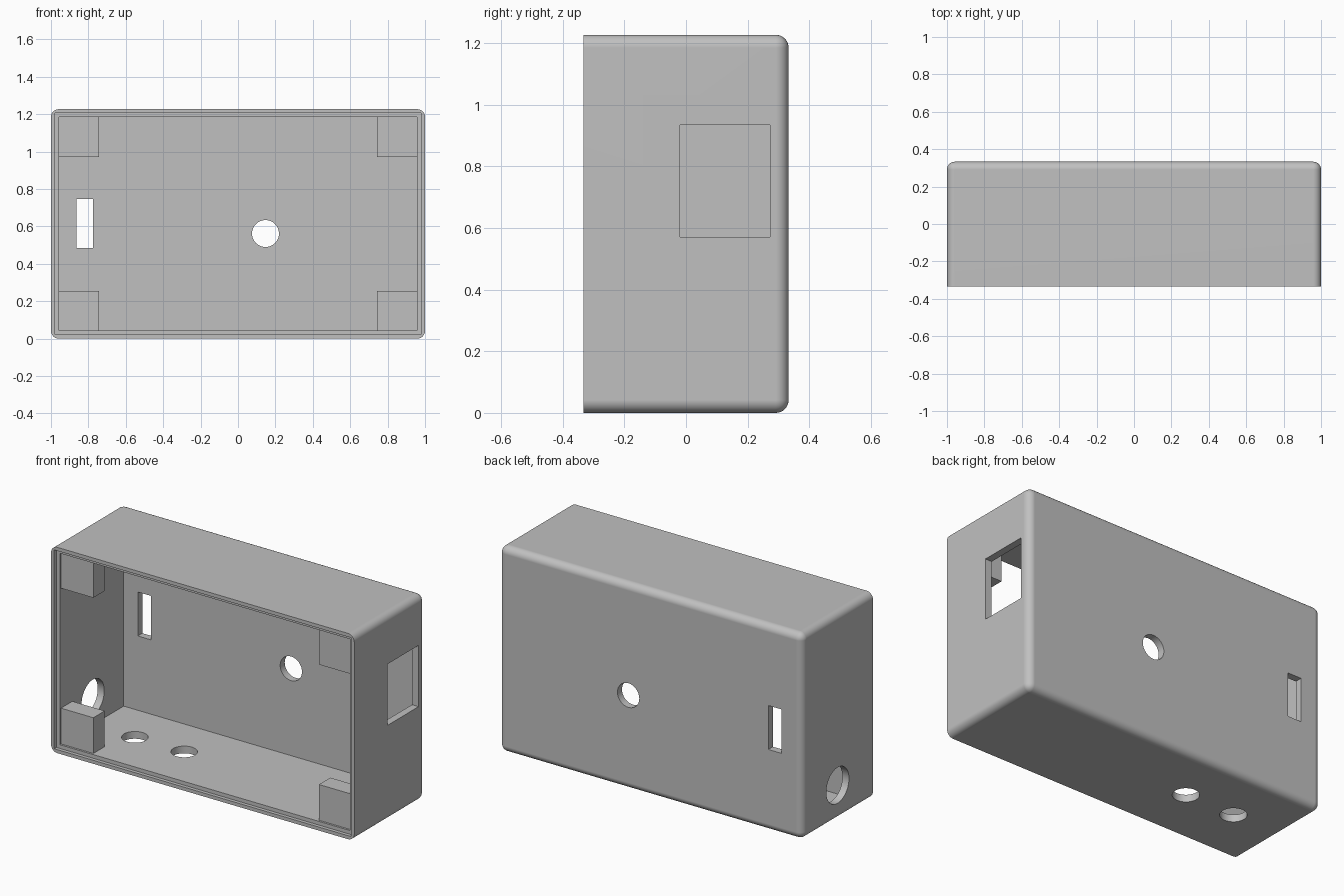
import bpy, bmesh, math
from mathutils import Vector, Matrix

cube = bpy.data.objects.get("Cube")
if cube:
    bpy.data.objects.remove(cube, do_unlink=True)

X, Y, H = 1.0, 0.333, 1.227      # half width, half depth, height
WALL, LIP, ROUND = 0.043, 0.021, 0.042

grey = bpy.data.materials.new("plain grey plastic")
grey.use_nodes = True
colour = (0.53, 0.53, 0.53, 1)
grey.diffuse_color = colour
grey.node_tree.nodes["Principled BSDF"].inputs["Base Color"].default_value = colour


def finish(name, bm):
    mesh = bpy.data.meshes.new(name)
    bmesh.ops.recalc_face_normals(bm, faces=bm.faces[:])
    bm.to_mesh(mesh)
    bm.free()
    mesh.materials.append(grey)
    obj = bpy.data.objects.new(name, mesh)
    bpy.context.collection.objects.link(obj)
    return obj


def box_bm(lo, hi):
    lo, hi = Vector(lo), Vector(hi)
    bm = bmesh.new()
    bmesh.ops.create_cube(bm, size=1)
    bmesh.ops.scale(bm, vec=hi - lo, verts=bm.verts)
    bmesh.ops.translate(bm, vec=(lo + hi) / 2, verts=bm.verts)
    return bm


def box(name, lo, hi):
    return finish(name, box_bm(lo, hi))


def cylinder(name, centre, radius, axis):
    bm = bmesh.new()
    turn = Vector((0, 0, 1)).rotation_difference(Vector(axis)).to_matrix().to_4x4()
    bmesh.ops.create_cone(bm, cap_ends=True, segments=48, radius1=radius,
                          radius2=radius, depth=0.2,
                          matrix=Matrix.Translation(centre) @ turn)
    return finish(name, bm)


# Outer body: every edge rounded except those around the open front
bm = box_bm((-X, -Y, 0), (X, Y, H))
edges = [e for e in bm.edges if max(v.co.y for v in e.verts) > 0]
bmesh.ops.bevel(bm, geom=edges, offset=ROUND, segments=8, profile=0.5,
                affect='EDGES', clamp_overlap=True)
shell = finish("enclosure_shell", bm)

# Cavity, lid ledge and openings
cutters = [
    box("cavity_cutter", (-X + WALL, -Y - 0.1, WALL), (X - WALL, Y - WALL, H - WALL)),
    box("ledge_cutter", (-X + LIP, -Y - 0.1, LIP), (X - LIP, -Y + LIP, H - LIP)),
    box("back_slot_cutter", (-0.864, 0.2, 0.486), (-0.776, 0.5, 0.748)),
    box("side_window_cutter", (0.9, -0.02, 0.57), (1.1, 0.272, 0.935)),
    cylinder("back_hole_cutter", (0.147, Y, 0.562), 0.072, (0, 1, 0)),
    cylinder("side_hole_cutter", (-X, 0, 0.205), 0.107, (1, 0, 0)),
]
for x in (-0.68, -0.355):
    cutters.append(cylinder("floor_hole_cutter", (x, 0, 0), 0.072, (0, 0, 1)))

for cutter in cutters:
    mod = shell.modifiers.new(cutter.name, 'BOOLEAN')
    mod.operation = 'DIFFERENCE'
    mod.solver = 'EXACT'
    mod.object = cutter
    cutter.hide_render = True

# Bake the cuts and remove the cutters
bpy.context.view_layer.update()
baked = bpy.data.meshes.new_from_object(
    shell.evaluated_get(bpy.context.evaluated_depsgraph_get()))
shell.modifiers.clear()
shell.data = baked
for cutter in cutters:
    bpy.data.objects.remove(cutter, do_unlink=True)

# Smooth rounded edges, crisp flat walls
bpy.ops.object.select_all(action='DESELECT')
shell.select_set(True)
bpy.context.view_layer.objects.active = shell
bpy.ops.object.shade_smooth_by_angle(angle=math.radians(30))
weighted = shell.modifiers.new("flat_walls", 'WEIGHTED_NORMAL')
weighted.keep_sharp = True

# Corner mounting blocks just behind the ledge
SIZE = 0.213
for side, x in (("right", -X + WALL), ("left", X - WALL - SIZE)):
    for level, z in (("lower", WALL), ("upper", H - WALL - SIZE)):
        box(f"{level}_{side}_mounting_block",
            (x, -0.3, z), (x + SIZE, -0.193, z + SIZE))
